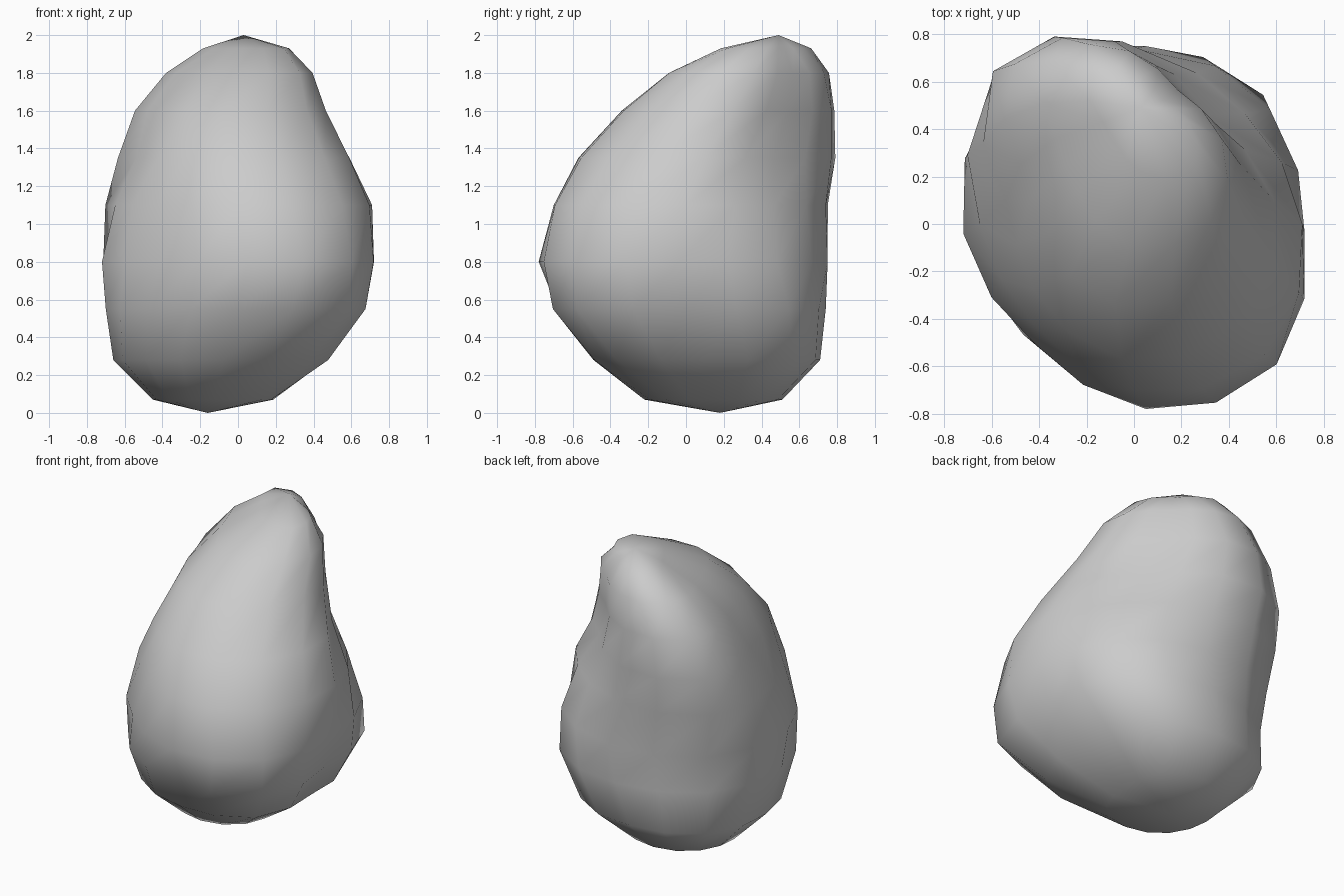
import bpy, bmesh, math

if "Cube" in bpy.data.objects:
    bpy.data.objects.remove(bpy.data.objects["Cube"])

# Boulder cross-sections: height, centre x, centre y, then radii every 45 degrees from +x
SECTIONS = [
    (0.07, -0.12, 0.14, .30, .37, .37, .36, .33, .35, .36, .35),
    (0.28, -0.08, 0.10, .55, .65, .61, .64, .58, .58, .59, .66),
    (0.55,  0.00, 0.00, .64, .77, .74, .76, .70, .66, .68, .82),
    (0.80,  0.05, -.04, .67, .74, .79, .86, .77, .66, .74, .78),
    (1.10,  0.00, 0.00, .71, .66, .74, .85, .65, .60, .70, .78),
    (1.35, -0.05, 0.10, .64, .51, .67, .77, .49, .53, .67, .72),
    (1.60, -0.08, 0.25, .53, .41, .52, .60, .40, .42, .59, .63),
    (1.80, -0.02, 0.36, .39, .29, .37, .46, .31, .31, .45, .49),
    (1.93,  0.03, 0.43, .20, .13, .19, .29, .16, .14, .21, .30),
]
BOTTOM, TOP = (-0.16, 0.18, 0.0), (0.03, 0.49, 2.0)
SEGMENTS = 16


def radius_at(radii, t):
    """Smooth closed interpolation of the radii, t in 0..1."""
    n = len(radii)
    i, f = int(t * n), t * n % 1
    a, b, c, d = (radii[(i + k) % n] for k in (-1, 0, 1, 2))
    return b + 0.5 * f * (c - a + f * (2*a - 5*b + 4*c - d + f * (3*(b - c) + d - a)))


bm = bmesh.new()
rings = []
for z, cx, cy, *radii in SECTIONS:
    ring = []
    for k in range(SEGMENTS):
        ang = 2 * math.pi * k / SEGMENTS
        r = radius_at(radii, k / SEGMENTS)
        ring.append(bm.verts.new((cx + r * math.cos(ang), cy + r * math.sin(ang), z)))
    rings.append(ring)

# Skin between the rings, closed with a fan at each end
low, high = bm.verts.new(BOTTOM), bm.verts.new(TOP)
for k in range(SEGMENTS):
    n = (k + 1) % SEGMENTS
    for a, b in zip(rings, rings[1:]):
        bm.faces.new((a[k], a[n], b[n], b[k]))
    bm.faces.new((low, rings[0][n], rings[0][k]))
    bm.faces.new((high, rings[-1][k], rings[-1][n]))
bmesh.ops.recalc_face_normals(bm, faces=bm.faces)

mesh = bpy.data.meshes.new("boulder")
bm.to_mesh(mesh)
bm.free()
mesh.shade_smooth()
boulder = bpy.data.objects.new("boulder", mesh)
bpy.context.collection.objects.link(boulder)
